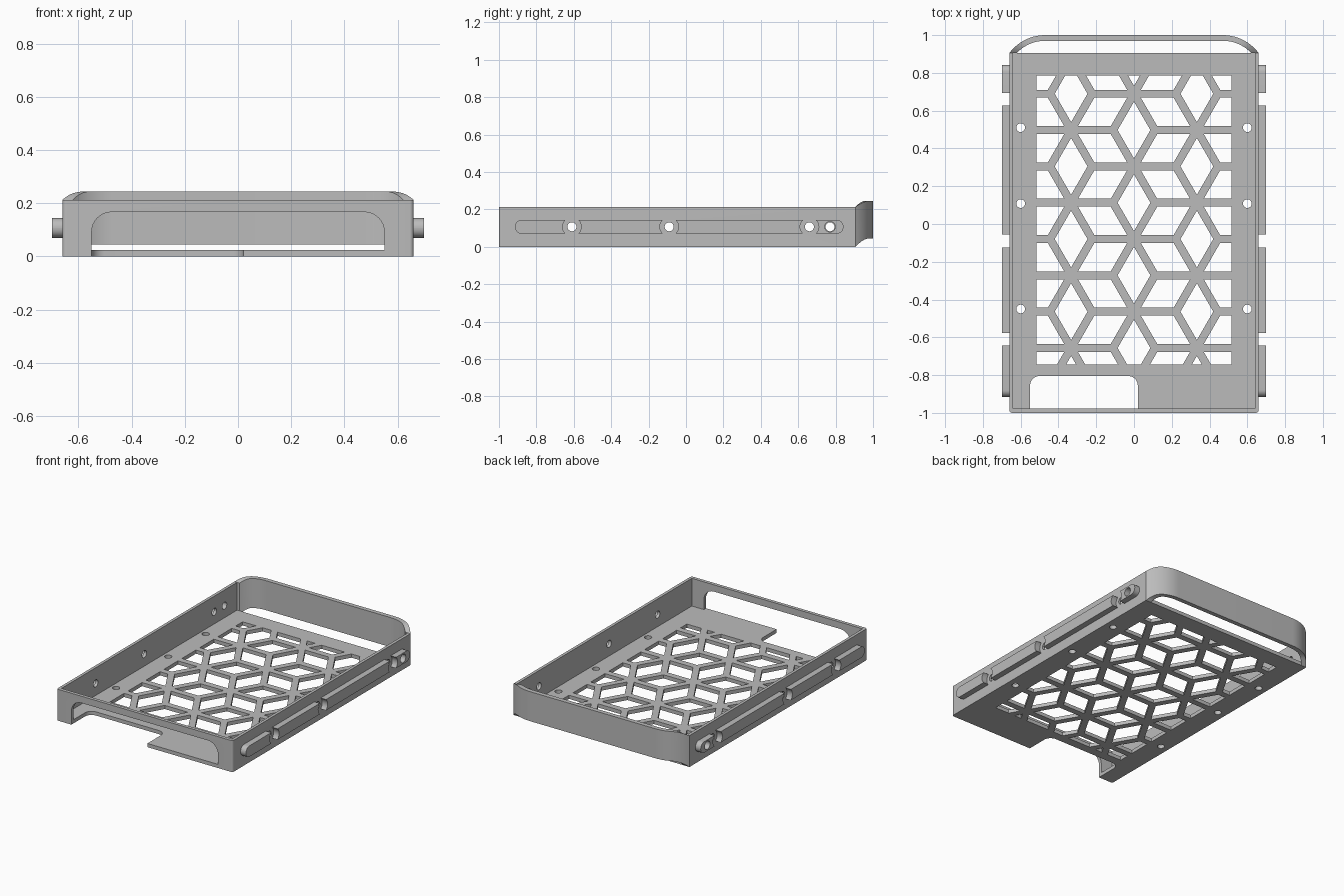
import bpy, bmesh, math
from mathutils import Vector

cube = bpy.data.objects.get("Cube")
if cube:
    bpy.data.objects.remove(cube, do_unlink=True)

grey = bpy.data.materials.new("plain grey")
grey.use_nodes = True
grey.diffuse_color = (0.5, 0.5, 0.5, 1)
bsdf = next(n for n in grey.node_tree.nodes if n.type == 'BSDF_PRINCIPLED')
bsdf.inputs["Base Color"].default_value = (0.5, 0.5, 0.5, 1)

HALF_W, WALL, HEIGHT, FLOOR, BACK = 0.66, 0.02, 0.213, 0.025, 0.905
RAIL_Z = 0.107


def to_object(name, bm):
    bmesh.ops.recalc_face_normals(bm, faces=bm.faces)
    mesh = bpy.data.meshes.new(name)
    bm.to_mesh(mesh)
    bm.free()
    obj = bpy.data.objects.new(name, mesh)
    bpy.context.collection.objects.link(obj)
    mesh.materials.append(grey)
    return obj


def prism(name, points, axis, lo, hi):
    """Extrude a 2D outline along one axis."""
    place = {'x': lambda u, v, w: (w, u, v),
             'y': lambda u, v, w: (u, w, v),
             'z': lambda u, v, w: (u, v, w)}[axis]
    bm = bmesh.new()
    a = [bm.verts.new(place(u, v, lo)) for u, v in points]
    b = [bm.verts.new(place(u, v, hi)) for u, v in points]
    bm.faces.new(a)
    bm.faces.new(b)
    n = len(a)
    for i in range(n):
        j = (i + 1) % n
        bm.faces.new((a[i], a[j], b[j], b[i]))
    return to_object(name, bm)


def rounded(u0, v0, u1, v1, radii, steps=8):
    """Rectangle outline; radii for lower left, lower right, upper right, upper left."""
    corners = [(u0, v0, 1, 1), (u1, v0, -1, 1), (u1, v1, -1, -1), (u0, v1, 1, -1)]
    pts = []
    for k, ((u, v, su, sv), r) in enumerate(zip(corners, radii)):
        if r == 0:
            pts.append((u, v))
            continue
        for i in range(steps + 1):
            a = math.pi + k * math.pi / 2 + i / steps * math.pi / 2
            pts.append((u + su * r + r * math.cos(a), v + sv * r + r * math.sin(a)))
    return pts


def circle(u, v, r, n=32):
    return [(u + r * math.cos(2 * math.pi * i / n), v + r * math.sin(2 * math.pi * i / n))
            for i in range(n)]


def activate(obj):
    bpy.ops.object.select_all(action='DESELECT')
    obj.select_set(True)
    bpy.context.view_layer.objects.active = obj


def cut(obj, cutter):
    """Subtract a cutter and discard it."""
    cutter.hide_render = True
    mod = obj.modifiers.new("cut", 'BOOLEAN')
    mod.operation, mod.solver, mod.object = 'DIFFERENCE', 'EXACT', cutter
    activate(obj)
    bpy.ops.object.modifier_apply(modifier=mod.name)
    bpy.data.objects.remove(cutter, do_unlink=True)


def smooth(obj):
    activate(obj)
    bpy.ops.object.shade_smooth_by_angle(angle=math.radians(30))


# Tray: floor, side walls and front wall hollowed from one block
tray = prism("tray", rounded(-HALF_W, -1, HALF_W, BACK, (0.015, 0.015, 0, 0)), 'z', 0, HEIGHT)
inner = HALF_W - WALL
cut(tray, prism("cavity", rounded(-inner, -0.977, inner, 1.2, (0, 0, 0, 0)), 'z', FLOOR, 1))
# Front opening and floor notch
cut(tray, prism("front_opening", rounded(-0.55, FLOOR, 0.55, 0.167, (0, 0, 0.075, 0.075)),
                'y', -1.1, -0.95))
cut(tray, prism("floor_notch", rounded(-0.55, -1.1, 0.02, -0.805, (0, 0, 0.05, 0.05)),
                'z', -0.1, 0.06))

# Screw holes in the floor and through both side walls
for y in (0.51, 0.108, -0.45):
    for x in (-0.6, 0.6):
        cut(tray, prism("floor_hole", circle(x, y, 0.023), 'z', -0.1, 0.1))
for y in (-0.61, -0.09, 0.66, 0.77):
    cut(tray, prism("side_hole", circle(y, RAIL_Z, 0.024), 'x', -1, 1))

# Lattice: rhombic openings, trimmed to the floor window
SPACING, BAR = 0.3845, 0.042
half_long = SPACING / 2
half_short = half_long / math.sqrt(3)
inradius = half_long * math.cos(math.radians(60))
scale = 1 - BAR / 2 / inradius
bm = bmesh.new()
for col in range(-3, 4):
    for row in range(-5, 5):
        node = Vector((col * SPACING * math.sqrt(3) / 2,
                       0.305 + (row + (col % 2) / 2) * SPACING, 0))
        for deg in (30, 90, 150):
            a = math.radians(deg)
            along = Vector((math.cos(a), math.sin(a), 0))
            across = Vector((-along.y, along.x, 0))
            mid = node + along * half_long
            bm.faces.new([bm.verts.new(mid + p * scale) for p in (
                along * half_long, across * half_short,
                -along * half_long, -across * half_short)])
for co, no in (((0.515, 0, 0), (1, 0, 0)), ((-0.515, 0, 0), (-1, 0, 0)),
               ((0, 0.785, 0), (0, 1, 0)), ((0, -0.745, 0), (0, -1, 0))):
    bmesh.ops.bisect_plane(bm, geom=bm.verts[:] + bm.edges[:] + bm.faces[:],
                           plane_co=co, plane_no=no, clear_outer=True)
slivers = [f for f in bm.faces if f.calc_area() < 1e-5]
bmesh.ops.delete(bm, geom=slivers, context='FACES')
lattice = to_object("lattice_cutter", bm)
solid = lattice.modifiers.new("thick", 'SOLIDIFY')
solid.thickness, solid.offset = 0.15, 0
activate(lattice)
bpy.ops.object.modifier_apply(modifier=solid.name)
cut(tray, lattice)
smooth(tray)

# Side rails, interrupted around the screw holes
for side, name in ((1, "left_rail"), (-1, "right_rail")):
    lo, hi = sorted((side * (HALF_W - 0.005), side * 0.70))
    rail = prism(name, rounded(-0.915, RAIL_Z - 0.037, 0.842, RAIL_Z + 0.037, (0.0365,) * 4),
                 'x', lo, hi)
    for y, r in ((-0.61, 0.05), (-0.09, 0.05), (0.66, 0.05), (0.77, 0.028)):
        cut(rail, prism("rail_gap", circle(y, RAIL_Z, r), 'x', -1, 1))
    smooth(rail)

# Rear band: raised strip with curved ends
CX, R, THICK = 0.47, 0.2374, 0.03
CY = 1 - R
outer_end = math.acos((BACK - CY) / R)
inner_end = math.acos((BACK - CY) / (R - THICK))
STEPS = 14
stations = [(1, 1 - i / STEPS) for i in range(STEPS + 1)]
stations += [(-1, i / STEPS) for i in range(STEPS + 1)]
bm = bmesh.new()
rings = []
for side, t in stations:
    ao, ai = outer_end * t, inner_end * t
    ox, oy = side * (CX + R * math.sin(ao)), CY + R * math.cos(ao)
    ix, iy = side * (CX + (R - THICK) * math.sin(ai)), CY + (R - THICK) * math.cos(ai)
    lift = math.sin(math.pi / 2 * min(1, max(0, oy - BACK) / 0.075))
    z0, z1 = 0.045 * lift, HEIGHT + (0.245 - HEIGHT) * lift
    rings.append([bm.verts.new(p) for p in
                  ((ox, oy, z0), (ox, oy, z1), (ix, iy, z1), (ix, iy, z0))])
for a, b in zip(rings, rings[1:]):
    for i in range(4):
        j = (i + 1) % 4
        bm.faces.new((a[i], a[j], b[j], b[i]))
bm.faces.new(rings[0])
bm.faces.new(rings[-1])
smooth(to_object("rear_band", bm))
